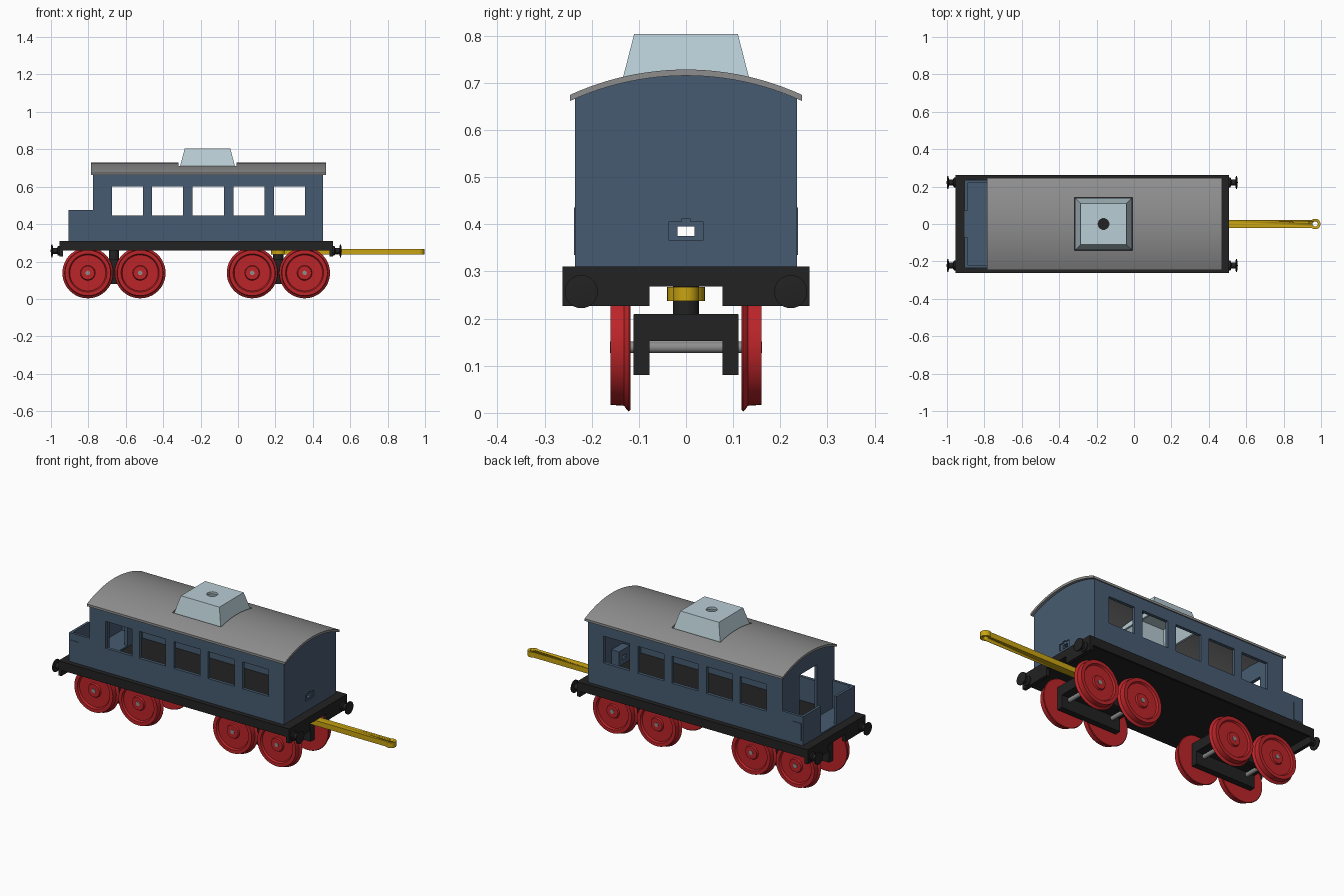
import bpy, bmesh, math
from mathutils import Vector

if "Cube" in bpy.data.objects:
    bpy.data.objects.remove(bpy.data.objects["Cube"])


def mat(name, col):
    m = bpy.data.materials.new(name)
    m.diffuse_color = (*col, 1)
    m.use_nodes = True
    m.node_tree.nodes["Principled BSDF"].inputs["Base Color"].default_value = m.diffuse_color
    return m


BLUE = mat("body blue", (0.062, 0.105, 0.165))
GREY = mat("roof grey", (0.27, 0.27, 0.27))
BLACK = mat("frame black", (0.016, 0.016, 0.016))
RED = mat("wheel red", (0.50, 0.018, 0.022))
YELLOW = mat("coupling yellow", (0.58, 0.37, 0.006))
PALE = mat("skylight pale blue", (0.48, 0.61, 0.66))


def finish(bm, name, m, smooth=False):
    bmesh.ops.recalc_face_normals(bm, faces=bm.faces)
    me = bpy.data.meshes.new(name)
    bm.to_mesh(me)
    bm.free()
    ob = bpy.data.objects.new(name, me)
    bpy.context.collection.objects.link(ob)
    me.materials.append(m)
    if smooth:
        bpy.ops.object.select_all(action='DESELECT')
        bpy.context.view_layer.objects.active = ob
        ob.select_set(True)
        bpy.ops.object.shade_smooth_by_angle(angle=math.radians(30))
    return ob


def box(name, m, x, y, z):
    bm = bmesh.new()
    bmesh.ops.create_cube(bm, size=1)
    for v in bm.verts:
        v.co = Vector([(a + b) / 2 + c * (b - a) for (a, b), c in zip((x, y, z), v.co)])
    return finish(bm, name, m)


def prism(name, m, pts, d, smooth=False):
    """Extrude a closed outline of 3D points by the vector d."""
    bm = bmesh.new()
    f = bm.faces.new([bm.verts.new(p) for p in pts])
    g = bmesh.ops.extrude_face_region(bm, geom=[f])['geom']
    bmesh.ops.translate(bm, vec=d, verts=[e for e in g if isinstance(e, bmesh.types.BMVert)])
    return finish(bm, name, m, smooth)


def lathe(name, m, prof, origin, axis, seg=48):
    """Revolve (radius, distance) points, starting and ending on the axis."""
    axis = Vector(axis)
    up = Vector((0, 0, 1)) if abs(axis.z) < 0.5 else Vector((1, 0, 0))
    side = axis.cross(up)
    bm = bmesh.new()
    rings = []
    for r, h in prof:
        c = Vector(origin) + axis * h
        if r == 0:
            rings.append([bm.verts.new(c)] * seg)
        else:
            rings.append([bm.verts.new(c + r * (math.cos(t) * up + math.sin(t) * side))
                          for t in (2 * math.pi * i / seg for i in range(seg))])
    for a, b in zip(rings, rings[1:]):
        for i in range(seg):
            j = (i + 1) % seg
            vs = list(dict.fromkeys((a[i], a[j], b[j], b[i])))
            if len(vs) > 2:
                bm.faces.new(vs)
    return finish(bm, name, m, True)


def cyl(name, m, r, a, b, origin, axis, seg=32):
    return lathe(name, m, [(0, a), (r, a), (r, b), (0, b)], origin, axis, seg)


def cut(ob, *cutters):
    bpy.context.view_layer.objects.active = ob
    for c in cutters:
        mod = ob.modifiers.new("cut", 'BOOLEAN')
        mod.operation, mod.solver, mod.object = 'DIFFERENCE', 'EXACT', c
        bpy.ops.object.modifier_apply(modifier=mod.name)
        bpy.data.objects.remove(c)


def arc(y, top=0.715, R=0.59):
    return top - R + math.sqrt(R * R - y * y)


def ys(w, n=24):
    return [w - 2 * w * i / n for i in range(n + 1)]


# Cabin shell with arched ends, open below, cut for windows and doorway
body = prism("cabin_body", BLUE,
             [(-0.775, -0.235, 0.308), (-0.775, 0.235, 0.308)] + [(-0.775, y, arc(y)) for y in ys(0.235)],
             (1.23, 0, 0))
cutters = [box("interior", BLUE, (-0.757, 0.437), (-0.217, 0.217), (0.2, 0.9)),
           box("doorway", BLUE, (-0.85, -0.70), (-0.08, 0.08), (0.2, 0.62)),
           box("socket_recess", BLUE, (0.449, 0.5), (-0.037, 0.037), (0.367, 0.405)),
           box("socket_notch", BLUE, (0.449, 0.5), (-0.01, 0.01), (0.40, 0.411)),
           box("socket_hole", BLUE, (0.40, 0.5), (-0.018, 0.018), (0.375, 0.395))]
cutters += [box("window", BLUE, (x, x + 0.166), (-0.4, 0.4), (0.446, 0.6))
            for x in (-0.674, -0.46, -0.242, -0.025, 0.193)]
cut(body, *cutters)

# Socket housing inside the closed end
housing = box("socket_housing", BLUE, (0.39, 0.4375), (-0.05, 0.05), (0.345, 0.43))
cut(housing, box("hole", BLUE, (0.3, 0.5), (-0.018, 0.018), (0.375, 0.395)))

# Open balcony with floor, side walls and split end wall
box("balcony_floor", BLUE, (-0.905, -0.757), (-0.235, 0.235), (0.308, 0.318))
for s in (-1, 1):
    def span(a, b):
        return tuple(sorted((s * a, s * b)))
    box("balcony_side", BLUE, (-0.905, -0.774), span(0.22, 0.235), (0.309, 0.475))
    box("balcony_end", BLUE, (-0.905, -0.89), span(0.07, 0.221), (0.309, 0.475))
    box("balcony_panel", BLUE, (-0.895, -0.845), span(0.234, 0.238), (0.335, 0.435))

# Curved roof with an opening for the skylight
roof = prism("roof", GREY,
             [(-0.785, y, arc(y)) for y in ys(0.246)]
             + [(-0.785, -y, arc(y) + 0.013) for y in ys(0.246)],
             (1.255, 0, 0), True)
cut(roof, box("opening", GREY, (-0.318, -0.008), (-0.142, 0.142), (0.5, 0.9)))


def frustum(name, cx, z0, hx0, hy0, z1, hx1, hy1):
    bm = bmesh.new()
    bmesh.ops.create_cube(bm, size=2)
    for v in bm.verts:
        hi = v.co.z > 0
        v.co = (cx + v.co.x * (hx1 if hi else hx0), v.co.y * (hy1 if hi else hy0), z1 if hi else z0)
    return finish(bm, name, PALE)


# Hollow tapered skylight with a round vent
sky = frustum("skylight", -0.163, 0.69, 0.152, 0.139, 0.803, 0.122, 0.11)
cut(sky, frustum("hollow", -0.163, 0.68, 0.143, 0.130, 0.79, 0.112, 0.10),
    cyl("vent", PALE, 0.029, 0.7, 0.9, (-0.163, 0, 0), (0, 0, 1), 24))

# Deck, notched end beams and buffers
box("deck", BLACK, (-0.955, 0.508), (-0.262, 0.262), (0.268, 0.31))
for s, x in ((-1, -0.955), (1, 0.508)):
    for t in (-1, 1):
        box("end_beam", BLACK, tuple(sorted((x, x - s * 0.02))),
            tuple(sorted((t * 0.077, t * 0.262))), (0.227, 0.3))
        lathe("buffer", BLACK,
              [(0, -0.005), (0.026, -0.005), (0.026, 0.008), (0.016, 0.012), (0.016, 0.034),
               (0.035, 0.037), (0.035, 0.043), (0, 0.047)], (x, t * 0.222, 0.257), (s, 0, 0), 32)
for t in (-1, 1):
    box("deck_rail", BLACK, (-0.955, 0.508), tuple(sorted((t * 0.25, t * 0.262))), (0.26, 0.3))

# Bogies: bolster, side plates, pivot, axles and flanged wheels
WHEEL = [(0, 0.118), (0.133, 0.118), (0.136, 0.121), (0.133, 0.125), (0.124, 0.131), (0.122, 0.16),
         (0.102, 0.16), (0.096, 0.15), (0.040, 0.15), (0.036, 0.159), (0, 0.159)]
for cx in (-0.663, 0.216):
    box("bogie_bolster", BLACK, (cx - 0.19, cx + 0.19), (-0.11, 0.11), (0.152, 0.21))
    for s in (-1, 1):
        box("bogie_side", BLACK, (cx - 0.19, cx + 0.19),
            tuple(sorted((s * 0.077, s * 0.111))), (0.08, 0.209))
    cyl("bogie_pivot", BLACK, 0.028, 0.2, 0.272, (cx, 0, 0), (0, 0, 1))
    for dx in (-0.14, 0.14):
        cyl("axle", GREY, 0.012, -0.161, 0.161, (cx + dx, 0, 0.139), (0, 1, 0), 20)
        for s in (-1, 1):
            lathe("wheel", RED, WHEEL, (cx + dx, 0, 0.139), (0, s, 0))


# Coupling bar with rounded eyes at both ends
def eye(cx, r, start, half=0.022):
    a = math.asin(half / r)
    t0, t1 = start - math.pi + a, start + math.pi - a
    return [(cx + r * math.cos(t0 + (t1 - t0) * i / 20), r * math.sin(t0 + (t1 - t0) * i / 20), 0.237)
            for i in range(21)]


bar = prism("coupling_bar", YELLOW, eye(0.969, 0.028, 0) + eye(0.216, 0.04, math.pi), (0, 0, 0.03), True)
cut(bar, cyl("pin_hole", YELLOW, 0.014, 0.2, 0.3, (0.969, 0, 0), (0, 0, 1), 24))
